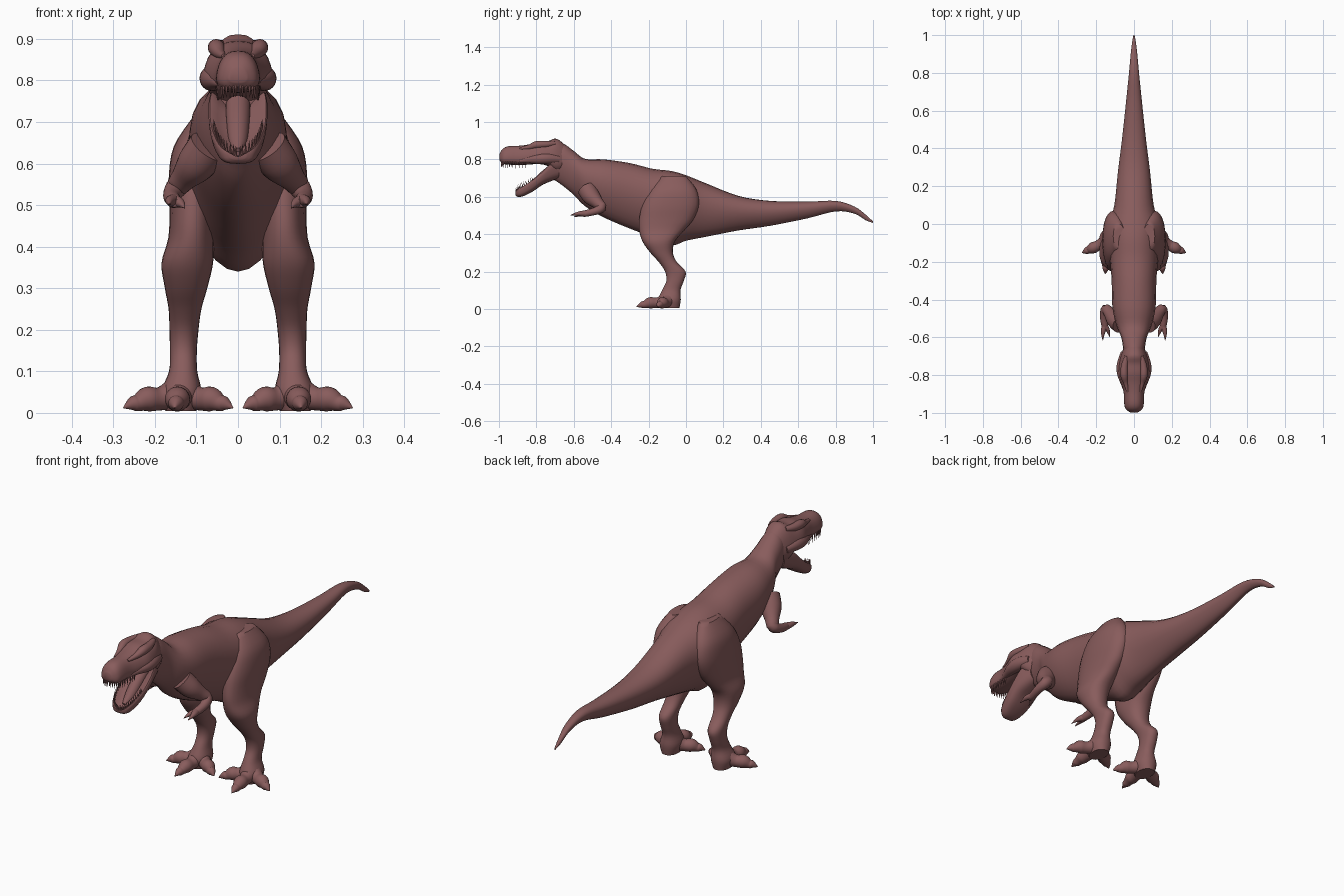
import bpy
import bmesh
import math
from mathutils import Vector, Matrix

default_cube = bpy.data.objects.get("Cube")
if default_cube:
    bpy.data.objects.remove(default_cube, do_unlink=True)

SIDES = 24
SIDE_NAMES = {1: "left", -1: "right"}

# One hide colour for the whole animal
hide = bpy.data.materials.new("dusky red brown hide")
hide.use_nodes = True
hide_colour = (0.25, 0.108, 0.108, 1)
hide.diffuse_color = hide_colour
hide.node_tree.nodes["Principled BSDF"].inputs["Base Color"].default_value = hide_colour


def finish(name, bm):
    """Turn a bmesh into a smooth-shaded object with the hide colour."""
    bmesh.ops.recalc_face_normals(bm, faces=bm.faces)
    mesh = bpy.data.meshes.new(name)
    bm.to_mesh(mesh)
    bm.free()
    mesh.materials.append(hide)
    obj = bpy.data.objects.new(name, mesh)
    bpy.context.collection.objects.link(obj)
    bpy.ops.object.select_all(action="DESELECT")
    obj.select_set(True)
    bpy.context.view_layer.objects.active = obj
    bpy.ops.object.shade_smooth_by_angle(angle=math.radians(50))
    return obj


def refine(rows, steps=4):
    """Pass a smooth spline through rows of numbers."""
    result = []
    last = len(rows) - 1
    for i in range(last):
        before, start, end, after = (
            rows[max(i - 1, 0)], rows[i], rows[i + 1], rows[min(i + 2, last)])
        for step in range(steps):
            t = step / steps
            result.append([
                b + (c - a) * t / 2 + (a - b * 2.5 + c * 2 - d / 2) * t * t
                + ((b - c) * 3 + d - a) / 2 * t ** 3
                for a, b, c, d in zip(before, start, end, after)])
    result.append(list(rows[last]))
    return result


def skin(name, rings):
    """Join rings of points into a closed skin."""
    bm = bmesh.new()
    loops = [[bm.verts.new(point) for point in ring] for ring in rings]
    for first, second in zip(loops, loops[1:]):
        for i in range(len(first)):
            j = (i + 1) % len(first)
            bm.faces.new((first[i], first[j], second[j], second[i]))
    bm.faces.new(loops[0])
    bm.faces.new(loops[-1])
    return finish(name, bm)


def unit_ring(power=1.0):
    """Points of a rounded outline; a lower power is boxier."""
    for i in range(SIDES):
        angle = math.tau * i / SIDES
        c, s = math.cos(angle), math.sin(angle)
        yield (math.copysign(abs(c) ** power, c), math.copysign(abs(s) ** power, s))


def upright_loft(name, rows, taper=0.0, power=1.0, dish=0.0):
    """Rows of y, top, bottom, half width. Dish hollows the upper side."""
    rings = []
    for y, top, bottom, width in refine(rows):
        ring = []
        for u, v in unit_ring(power):
            x = u * width * (1 - taper * v)
            if v > 0:
                v *= 1 - dish * (1 - u * u)
            ring.append((x, y, (top + bottom) / 2 + v * (top - bottom) / 2))
        rings.append(ring)
    return skin(name, rings)


def column_loft(name, rows, side):
    """Rows of z, front y, back y, inner x, outer x."""
    rings = []
    for z, front, back, inner, outer in refine(rows):
        rings.append([(side * ((inner + outer) / 2 + u * (outer - inner) / 2),
                       (front + back) / 2 + v * (back - front) / 2, z)
                      for u, v in unit_ring(0.9)])
    return skin(name, rings)


def tube(name, rows, side=1):
    """Rows of x, y, z, radius along a bent limb."""
    path = refine(rows)
    centres = [Vector((side * row[0], row[1], row[2])) for row in path]
    rings = []
    for i, centre in enumerate(centres):
        ahead = centres[min(i + 1, len(centres) - 1)]
        behind = centres[max(i - 1, 0)]
        tangent = (ahead - behind).normalized()
        across = tangent.cross(Vector((0, 0, 1))).normalized()
        above = across.cross(tangent)
        radius = max(path[i][3], 0.001)
        rings.append([centre + (across * u + above * v) * radius
                      for u, v in unit_ring()])
    return skin(name, rings)


def tooth_row(name, path, count, direction, length):
    """Cones hung along a path that is mirrored about the middle."""
    bm = bmesh.new()
    turn = Vector((0, 0, 1)).rotation_difference(Vector(direction)).to_matrix().to_4x4()
    points = refine(path, count)
    for side in SIDE_NAMES:
        for x, y, z in points:
            place = Matrix.Translation((side * x, y, z))
            bmesh.ops.create_cone(bm, cap_ends=True, segments=6, radius1=0.005,
                                  radius2=0.0005, depth=length, matrix=place @ turn)
    return finish(name, bm)


# Neck, trunk and tail in one tapering skin
upright_loft("body_and_tail", [
    (-.72, .88, .70, .048), (-.66, .885, .66, .056), (-.6, .845, .61, .066),
    (-.54, .803, .55, .09), (-.44, .80, .49, .112), (-.3, .78, .43, .116),
    (-.18, .75, .385, .125), (-.08, .738, .34, .132), (0, .715, .365, .13),
    (.1, .675, .385, .102), (.28, .605, .42, .083), (.45, .578, .445, .062),
    (.65, .574, .485, .041), (.8, .578, .522, .026), (.9, .548, .51, .017),
    (.96, .505, .475, .01), (1, .468, .46, .003)], taper=-0.22)

# Skull with a broad cheek and a blunt snout
upright_loft("skull", [
    (-.63, .86, .76, .04), (-.69, .91, .73, .066), (-.74, .897, .765, .077),
    (-.79, .893, .775, .079), (-.84, .88, .772, .066), (-.89, .873, .77, .053),
    (-.95, .87, .772, .05), (-.98, .856, .778, .042), (-.997, .83, .795, .02)],
    taper=0.2, power=0.8)

# Open lower jaw, hollowed like a trough
upright_loft("lower_jaw", [
    (-.68, .82, .70, .052), (-.73, .80, .68, .066), (-.77, .755, .662, .07),
    (-.82, .71, .628, .066), (-.87, .675, .603, .054), (-.9, .65, .6, .04),
    (-.912, .63, .61, .02)], taper=-0.1, power=0.65, dish=1.3)

# Tongue
tube("tongue", [(0, -.72, .74, .03), (0, -.77, .70, .028),
                (0, -.83, .65, .022), (0, -.87, .63, .008)])

# Teeth
tooth_row("upper_teeth", [(.05, -.86, .771), (.047, -.93, .77),
                          (.035, -.975, .774), (.005, -.987, .778)], 4, (0, 0, -1), .036)
tooth_row("lower_teeth", [(.058, -.82, .69), (.05, -.865, .665),
                          (.034, -.895, .644), (.005, -.907, .626)], 4, (0, -.3, 1), .034)

# Leg profile and the shape shared by every toe: reach, height, radius
leg_rows = [
    (.71, -.13, .0, .05, .11), (.64, -.19, .055, .04, .155),
    (.56, -.232, .07, .045, .167), (.48, -.25, .04, .055, .165),
    (.42, -.25, -.01, .058, .168), (.36, -.232, -.06, .06, .184),
    (.3, -.19, -.07, .074, .176), (.25, -.145, -.048, .088, .167),
    (.2, -.112, -.002, .095, .165), (.15, -.105, -.012, .099, .164),
    (.1, -.128, -.03, .098, .166), (.05, -.15, -.028, .088, .185),
    (.005, -.14, -.035, .1, .175)]
toe_shape = [(0, .05, .044), (.35, .034, .028), (.58, .033, .03),
             (.75, .024, .02), (.84, .022, .017), (1, .012, .001)]
toe_tips = {"inner_toe": (.012, -.165), "middle_toe": (.152, -.265),
            "outer_toe": (.276, -.153)}
toe_root = Vector((.138, -.09))
wrist = (.155, -.54, .51, .017)

for side, side_name in SIDE_NAMES.items():
    # Thigh, shin and ankle
    column_loft(side_name + "_leg", leg_rows, side)

    # Clawed toes
    for toe_name, tip in toe_tips.items():
        rows = []
        for reach, height, radius in toe_shape:
            spot = toe_root.lerp(Vector(tip), reach)
            rows.append((spot.x, spot.y, height, radius))
        tube(side_name + "_" + toe_name, rows, side)

    # Small bent arm with two fingers
    tube(side_name + "_arm", [
        (.07, -.53, .64, .05), (.1, -.505, .60, .047), (.13, -.47, .565, .032),
        (.15, -.452, .54, .026), (.16, -.49, .522, .02), wrist,
        (.152, -.565, .505, .01)], side)
    tube(side_name + "_outer_finger", [
        wrist, (.164, -.575, .51, .011), (.165, -.617, .502, .001)], side)
    tube(side_name + "_inner_finger", [
        wrist, (.139, -.562, .505, .011), (.128, -.598, .493, .001)], side)

    # Brow ridge and cheek bulge
    tube(side_name + "_brow", [
        (.038, -.70, .885, .012), (.05, -.75, .88, .018), (.052, -.80, .878, .02),
        (.044, -.84, .865, .013), (.034, -.89, .858, .006)], side)
    tube(side_name + "_cheek", [
        (.05, -.68, .80, .02), (.06, -.74, .805, .03), (.062, -.79, .803, .028),
        (.052, -.85, .797, .016), (.044, -.9, .79, .006)], side)
